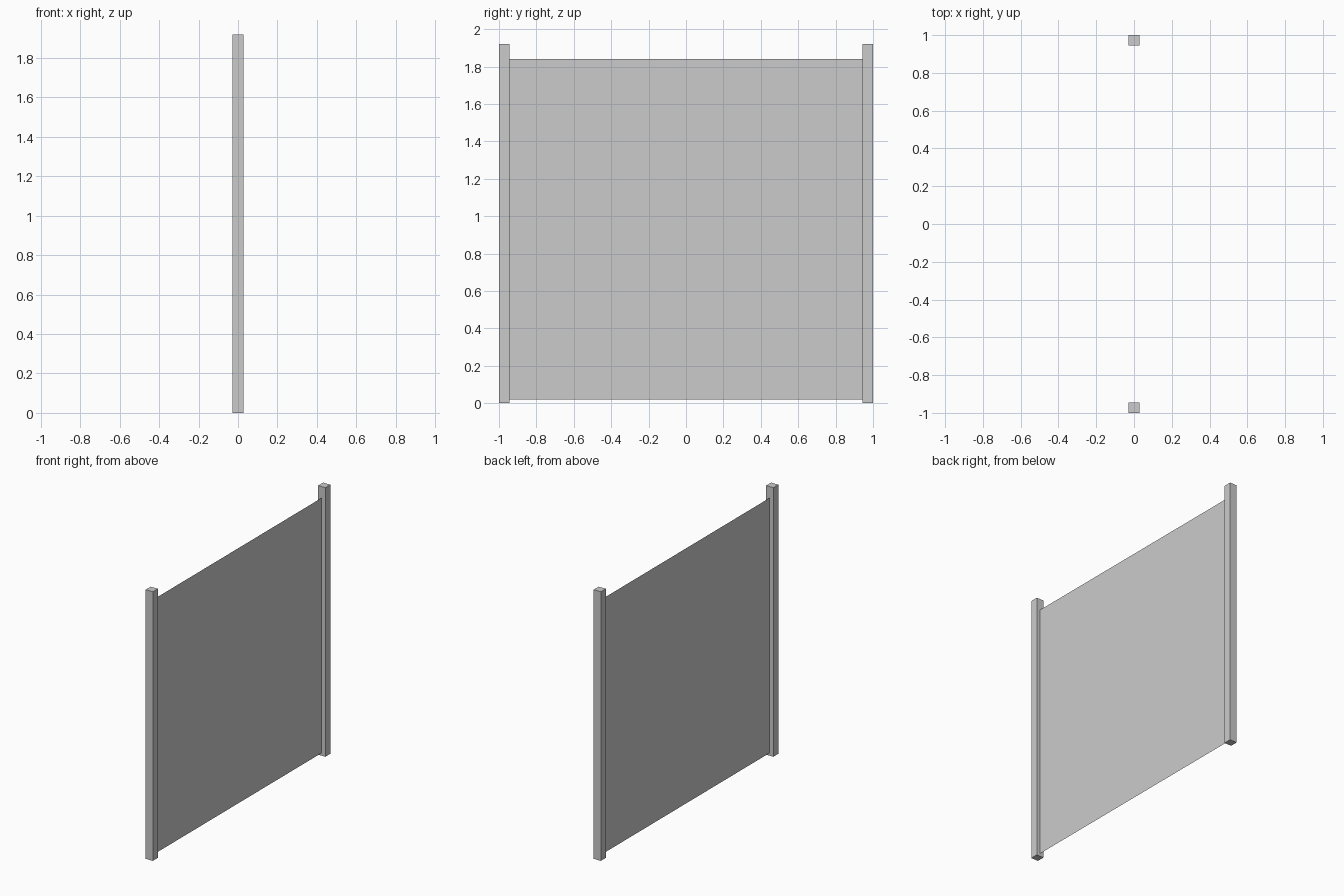
import bpy

cube = bpy.data.objects.get("Cube")
if cube:
    bpy.data.objects.remove(cube, do_unlink=True)

POST = 0.056       # post width
HEIGHT = 1.92
PANEL_LOW, PANEL_HIGH = 0.02, 1.84

grey = bpy.data.materials.new("light_grey")
grey.use_nodes = True
colour = (0.6, 0.6, 0.6, 1)
grey.diffuse_color = colour
grey.node_tree.nodes["Principled BSDF"].inputs["Base Color"].default_value = colour


def finish(name, scale):
    obj = bpy.context.object
    obj.name = name
    obj.scale = scale
    bpy.ops.object.transform_apply(location=False, rotation=True, scale=True)
    obj.data.materials.append(grey)


# Square end posts
for name, side in (("front_post", -1), ("back_post", 1)):
    bpy.ops.mesh.primitive_cube_add(size=1, location=(0, side * (1 - POST / 2), HEIGHT / 2))
    finish(name, (POST, POST, HEIGHT))

# Thin sheet stretched between the posts
bpy.ops.mesh.primitive_plane_add(size=1, location=(0, 0, (PANEL_LOW + PANEL_HIGH) / 2),
                                 rotation=(0, 1.5707963, 0))
finish("panel", (PANEL_HIGH - PANEL_LOW, 2 - 2 * POST, 1))
